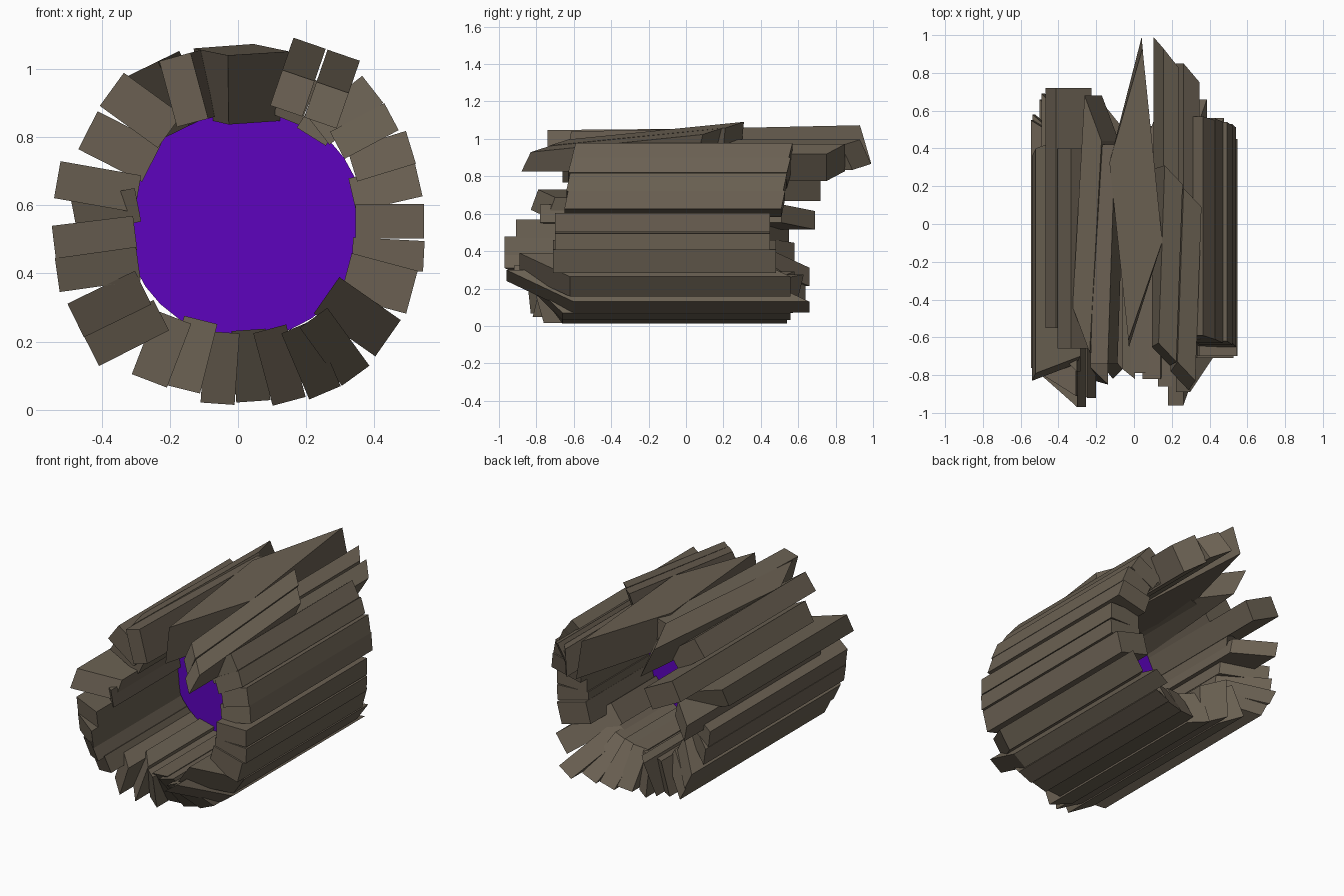
import bpy, math
from mathutils import Vector


def material(name, color):
    m = bpy.data.materials.new(name)
    m.diffuse_color = (*color, 1)
    return m


STONE = material("grey_brown_stone", (0.145, 0.118, 0.085))
GLOW = material("violet_glow", (0.11, 0.001, 0.515))


def mesh_object(name, verts, faces, mat):
    me = bpy.data.meshes.new(name)
    me.from_pydata(verts, [], faces)
    me.materials.append(mat)
    ob = bpy.data.objects.new(name, me)
    bpy.context.collection.objects.link(ob)
    return ob


BOX = [(0, 1, 2, 3), (7, 6, 5, 4), (0, 4, 5, 1),
       (1, 5, 6, 2), (2, 6, 7, 3), (3, 7, 4, 0)]


def slab(name, x, z, deg, front, back, lean=0, slant=0,
         length=0.21, width=0.1, yaw=0, drop=0):
    """Long stone running along y. lean shifts its inner edge along y, slant
    shears it sideways, yaw moves its back end, drop lowers its front top."""
    a = math.radians(deg)
    out = Vector((math.cos(a), 0, math.sin(a)))
    side = Vector((-math.sin(a), 0, math.cos(a)))
    tip = Vector((x, 0, z))
    verts = []
    for y, shift, low in ((front, 0, drop), (back, yaw, 0)):
        for s, depth in ((-1, 0), (1, 0), (1, 1), (-1, 1)):
            p = tip - out * (length if depth else low)
            p = p + side * (s * width / 2 + shift)
            verts.append((p.x, y + s * slant + depth * lean, p.z))
    mesh_object(name, verts, BOX, STONE)


# Each stone: outer x, outer z, direction, front y, back y,
# then optional lean, slant, length, width, yaw, drop
right = [(0.395, 0.94, 38, -0.60, 0.56, 0, 0.01, 0.20, 0.10),
         (0.45, 0.86, 28, -0.62, 0.55, 0, 0.01, 0.18, 0.09),
         (0.507, 0.77, 17, -0.63, 0.53, 0, 0.01, 0.18, 0.10),
         (0.53, 0.675, 13, -0.64, 0.52, 0, 0.01, 0.20, 0.10),
         (0.545, 0.553, 0, -0.70, 0.45, 0, 0, 0.20, 0.10),
         (0.545, 0.45, -3, -0.70, 0.45, 0, 0, 0.21, 0.09),
         (0.51, 0.345, -15, -0.71, 0.48, 0, 0, 0.20, 0.13)]
bottom = [(0.44, 0.21, -35, -0.62, 0.56, -0.27, 0, 0.22, 0.13),
          (0.345, 0.10, -54, -0.60, 0.66, -0.36, 0, 0.21),
          (0.255, 0.05, -67, -0.66, 0.56, -0.20, 0, 0.21),
          (0.15, 0.025, -75, -0.66, 0.54, -0.16, 0, 0.22),
          (0.045, 0.025, -86, -0.66, 0.52, -0.13),
          (-0.06, 0.018, -94, -0.72, 0.50, -0.06, -0.04),
          (-0.16, 0.06, -104, -0.76, 0.52, 0.05, -0.06),
          (-0.26, 0.085, -111, -0.78, 0.55, -0.02, -0.05, 0.20, 0.11)]
left = [(-0.43, 0.173, 207, -0.74, 0.64, -0.18, 0, 0.23),
        (-0.476, 0.262, 206, -0.76, 0.66, -0.21, 0, 0.22, 0.11),
        (-0.53, 0.395, 188, -0.76, 0.58, -0.21, 0, 0.24),
        (-0.54, 0.49, 187, -0.76, 0.55, -0.15, 0, 0.24),
        (-0.48, 0.565, 191, -0.60, 0.69, -0.18, 0, 0.19),
        (-0.53, 0.675, 170, -0.81, 0.38, 0.09, -0.02, 0.24, 0.11),
        (-0.44, 0.82, 153, -0.55, 0.72, 0, 0, 0.21, 0.125),
        (-0.37, 0.94, 144, -0.66, 0.40, 0, 0, 0.21, 0.12)]
top = [(-0.28, 1.0, 116, -0.56, 0.56, 0, 0.12, 0.21, 0.10, -0.07),
       (-0.185, 1.035, 105, -0.74, 0.42, 0, 0, 0.20, 0.095, -0.04),
       (0.21, 1.075, 71, -0.68, 0.26, -0.02, 0.05, 0.21, 0.10, 0, 0.10),
       (0.31, 1.04, 71, -0.78, 0.14, -0.05, 0.05, 0.21, 0.10, 0, 0.10),
       (0.195, 0.98, 68, -0.30, 0.88, 0.06, 0.05, 0.14, 0.085),
       (0.305, 0.945, 58, -0.40, 0.80, 0, 0.05, 0.17, 0.10)]

for group, rows in (("right", right), ("bottom", bottom),
                    ("left", left), ("top", top)):
    for i, row in enumerate(rows):
        slab(f"{group}_stone_{i + 1}", *row)

# Capstone: a long diamond, tilted slightly up toward the back
outline = [(-0.03, -0.66), (0.15, -0.10), (0.045, 1.0), (-0.13, 0.35)]
cap = [(x * 0.9, y * 0.99, 0.85 + 0.02 * y) for x, y in outline]
cap += [(x, y * 0.93, 1.053 + 0.02 * y) for x, y in outline]
mesh_object("capstone", cap, [tuple(reversed(BOX[0])), (4, 5, 6, 7)] +
            [(i, (i + 1) % 4, (i + 1) % 4 + 4, i + 4) for i in range(4)], STONE)

# Glowing sheet filling the opening
ring = [(0.02 + 0.35 * math.cos(math.tau * i / 32), -0.14,
         0.55 + 0.34 * math.sin(math.tau * i / 32)) for i in range(32)]
mesh_object("glowing_sheet", ring, [tuple(range(32))], GLOW)
